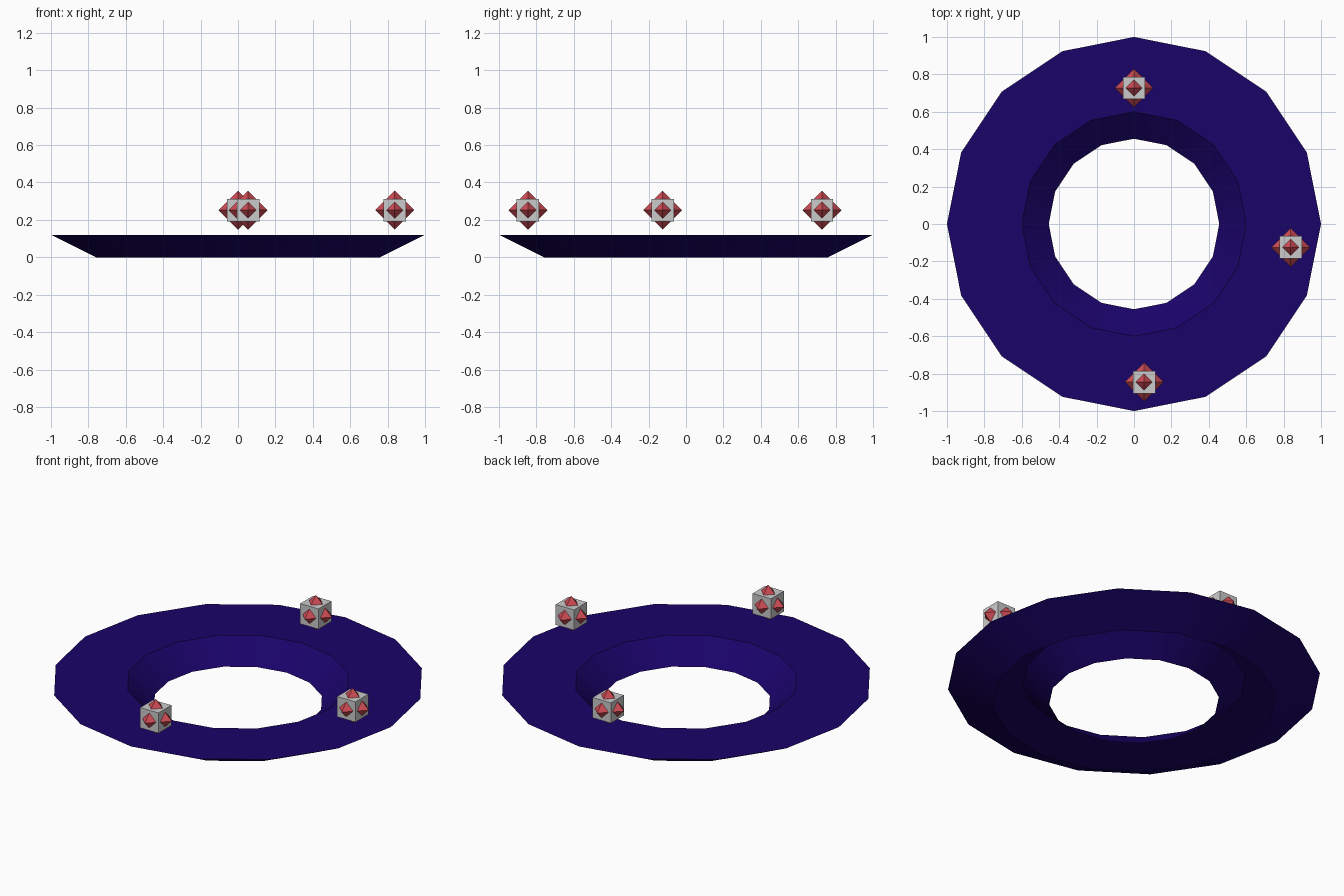
import bpy, bmesh, math
from mathutils import Matrix

if "Cube" in bpy.data.objects:
    bpy.data.objects.remove(bpy.data.objects["Cube"])


def material(name, color):
    m = bpy.data.materials.new(name)
    m.diffuse_color = (*color, 1)
    m.use_nodes = True
    m.node_tree.nodes["Principled BSDF"].inputs["Base Color"].default_value = m.diffuse_color
    return m


def add_object(name, bm, mat=None, location=(0, 0, 0)):
    mesh = bpy.data.meshes.new(name)
    bm.to_mesh(mesh)
    bm.free()
    ob = bpy.data.objects.new(name, mesh)
    ob.location = location
    bpy.context.collection.objects.link(ob)
    if mat:
        mesh.materials.append(mat)
    return ob


indigo = material("indigo", (0.010, 0.001, 0.14))
red = material("red", (0.62, 0.07, 0.09))

# Ring plate: an open-bottomed shell, profile swept around 16 sides
SIDES = 16
profile = [(0.76, 0), (1.0, 0.12), (0.6, 0.12), (0.456, 0)]
bm = bmesh.new()
loops = []
for i in range(SIDES):
    a = 2 * math.pi * i / SIDES
    loops.append([bm.verts.new((r * math.cos(a), r * math.sin(a), z)) for r, z in profile])
for i in range(SIDES):
    p, q = loops[i], loops[(i + 1) % SIDES]
    for j in range(3):
        bm.faces.new((p[j], q[j], q[j + 1], p[j + 1]))
ring = add_object("ring_plate", bm, indigo)
bpy.context.view_layer.objects.active = ring
ring.select_set(True)
bpy.ops.object.shade_smooth_by_angle(angle=math.radians(30))


# Floating gems: a grey cube pierced by a red octahedron
def gem(x, y, z=0.252, radius=0.104, cube=0.12):
    bm = bmesh.new()
    bmesh.ops.create_cube(bm, size=cube)
    add_object("gem_cube", bm, None, (x, y, z))

    bm = bmesh.new()
    for i in range(3):
        for s in (1, -1):
            bm.verts.new(Matrix.Identity(3).col[i] * s * radius)
    bmesh.ops.convex_hull(bm, input=bm.verts)
    bmesh.ops.recalc_face_normals(bm, faces=bm.faces)
    add_object("gem_octahedron", bm, red, (x, y, z))


for x, y in [(0, 0.727), (0.838, -0.125), (0.054, -0.845)]:
    gem(x, y)
